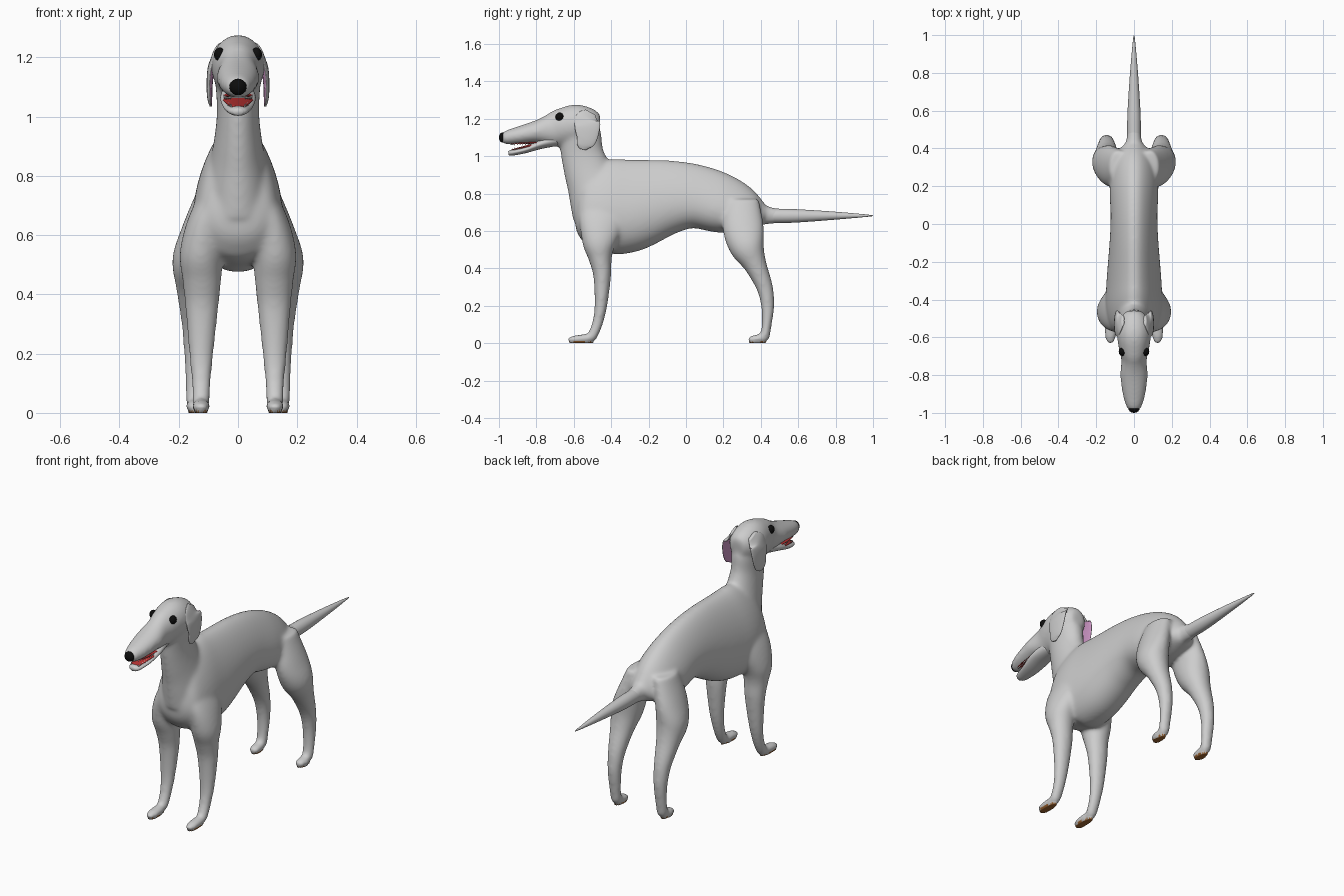
import bpy, bmesh, math
from mathutils import Vector, Matrix

cube = bpy.data.objects.get("Cube")
if cube:
    bpy.data.objects.remove(cube, do_unlink=True)


def material(name, r, g, b):
    mat = bpy.data.materials.new(name)
    mat.use_nodes = True
    mat.diffuse_color = (r, g, b, 1)
    mat.node_tree.nodes["Principled BSDF"].inputs["Base Color"].default_value = (r, g, b, 1)
    return mat


coat = material("grey coat", .61, .61, .61)
black = material("black", .004, .004, .004)
red = material("mouth red", .45, .03, .03)
pink = material("inner ear pink", .6, .3, .55)
brown = material("paw pad brown", .35, .13, .03)
white = material("tooth white", .8, .8, .78)


def spline(a, b, c, d, t):
    """Catmull-Rom value between b and c."""
    return b + .5 * t * (c - a + t * (2 * a - 5 * b + 4 * c - d + t * (3 * (b - c) + d - a)))


def loft(bm, rings, pear=0.0, sides=40, steps=6):
    """Closed tube through rings of (x, y, z, half width, half depth)."""
    pts, last = [], len(rings) - 1
    for i in range(last):
        four = [rings[max(0, min(last, i + k))] for k in (-1, 0, 1, 2)]
        for s in range(steps):
            pts.append([spline(*vals, s / steps) for vals in zip(*four)])
    pts.append(list(rings[-1]))
    loops = []
    for i, (x, y, z, rx, rn) in enumerate(pts):
        before, after = pts[max(i - 1, 0)], pts[min(i + 1, len(pts) - 1)]
        along = Vector((0, after[1] - before[1], after[2] - before[2])).normalized()
        normal = Vector((0, -along.z, along.y))
        loop = []
        for k in range(sides):
            a = math.tau * k / sides
            wide = rx * math.cos(a) * (1 - pear * math.sin(a))
            loop.append(bm.verts.new(Vector((x + wide, y, z)) + normal * rn * math.sin(a)))
        loops.append(loop)
    for lo, hi in zip(loops, loops[1:]):
        for k in range(sides):
            j = (k + 1) % sides
            bm.faces.new((lo[k], lo[j], hi[j], hi[k]))
    bm.faces.new(loops[0])
    bm.faces.new(loops[-1])


def mirrored(rings, side):
    return [(side * r[0],) + tuple(r[1:]) for r in rings]


def finish(name, bm, *mats):
    bmesh.ops.recalc_face_normals(bm, faces=bm.faces)
    mesh = bpy.data.meshes.new(name)
    bm.to_mesh(mesh)
    bm.free()
    for mat in mats:
        mesh.materials.append(mat)
    obj = bpy.data.objects.new(name, mesh)
    bpy.context.collection.objects.link(obj)
    mesh.shade_smooth()
    return obj


def ball(name, centre, size, mat):
    bm = bmesh.new()
    bmesh.ops.create_uvsphere(bm, u_segments=20, v_segments=12, radius=1,
                              matrix=Matrix.Translation(centre) @ Matrix.Diagonal((*size, 1)))
    return finish(name, bm, mat)


# Torso, neck, head and tail root
bm = bmesh.new()
loft(bm, [(0, -.59, .7, .06, .07), (0, -.565, .7, .11, .15), (0, -.52, .705, .135, .205),
          (0, -.43, .725, .146, .25), (0, -.3, .738, .14, .25), (0, -.1, .78, .125, .202),
          (0, .05, .785, .12, .172), (0, .2, .745, .125, .158), (0, .32, .71, .11, .12),
          (0, .42, .68, .06, .052)], pear=.27)
loft(bm, [(0, -.45, .7, .12, .16), (0, -.487, .82, .1, .145), (0, -.527, .92, .081, .126),
          (0, -.556, 1.02, .071, .114), (0, -.565, 1.12, .076, .112), (0, -.56, 1.2, .07, .08)])
loft(bm, [(0, -.46, 1.17, .04, .05), (0, -.5, 1.172, .075, .082), (0, -.58, 1.17, .09, .107),
          (0, -.66, 1.155, .08, .102), (0, -.72, 1.14, .067, .09), (0, -.8, 1.13, .073, .061),
          (0, -.9, 1.11, .061, .047), (0, -.96, 1.1, .044, .038), (0, -.987, 1.1, .03, .027)])
loft(bm, [(0, .3, .7, .07, .08), (0, .42, .685, .045, .052), (0, .52, .68, .032, .034)])

# Legs and feet
fore = [(.07, -.44, .8, .03, .1), (.104, -.45, .66, .063, .12), (.124, -.464, .54, .073, .092),
        (.122, -.458, .45, .066, .062), (.122, -.448, .36, .057, .048), (.124, -.455, .2, .042, .034),
        (.124, -.475, .1, .033, .029), (.125, -.505, .03, .03, .028)]
hind = [(.08, .3, .77, .05, .09), (.12, .305, .63, .068, .11), (.141, .325, .52, .081, .096),
        (.145, .37, .42, .064, .062), (.145, .42, .3, .046, .045), (.145, .437, .2, .038, .036),
        (.145, .432, .1, .033, .027), (.145, .42, .03, .031, .028)]
for side in (1, -1):
    for leg, toe in ((fore, .127), (hind, .09)):
        loft(bm, mirrored(leg, side))
        x, y = leg[-1][:2]
        foot = [(x, y + .015, .025, .02, .02), (x, y - toe * .3, .024, .031, .025),
                (x, y - toe * .75, .02, .03, .021), (x, y - toe, .016, .018, .014)]
        loft(bm, mirrored(foot, side))
body = finish("body", bm, coat, brown)

# Fuse the body into one smooth skin
fuse = body.modifiers.new("fuse", 'REMESH')
fuse.mode = 'VOXEL'
fuse.voxel_size = .008
relax = body.modifiers.new("relax", 'SMOOTH')
relax.factor = .5
relax.iterations = 28
graph = bpy.context.evaluated_depsgraph_get()
skin = bpy.data.meshes.new_from_object(body.evaluated_get(graph))
body.modifiers.clear()
body.data = skin
skin.materials.clear()
skin.materials.append(coat)
skin.materials.append(brown)
for v in skin.vertices:
    if v.co.z < .01:
        v.co.z = 0
for p in skin.polygons:
    p.material_index = 1 if p.center.z < .006 else 0
skin.shade_smooth()

# Tail
bm = bmesh.new()
loft(bm, [(0, .4, .682, .036, .038), (0, .5, .681, .036, .038), (0, .6, .681, .034, .035),
          (0, .8, .682, .021, .021), (0, .97, .682, .006, .006), (0, 1, .682, .001, .001)])
finish("tail", bm, coat)

# Lower jaw, tongue and palate
bm = bmesh.new()
loft(bm, [(0, -.69, 1.09, .05, .035), (0, -.78, 1.064, .06, .026), (0, -.86, 1.034, .05, .018),
          (0, -.93, 1.019, .034, .016), (0, -.95, 1.017, .016, .011)])
finish("lower_jaw", bm, coat)
bm = bmesh.new()
loft(bm, [(0, -.76, 1.066, .05, .02), (0, -.83, 1.055, .05, .01), (0, -.93, 1.034, .026, .003)])
loft(bm, [(0, -.78, 1.074, .05, .006), (0, -.88, 1.069, .042, .005), (0, -.94, 1.071, .025, .004)])
finish("mouth_lining", bm, red)

# Teeth along both jaws
bm = bmesh.new()
for side in (1, -1):
    for i in range(8):
        t = i / 7
        for x, z, flip in ((.046 - .022 * t, 1.063 - .001 * t, math.pi),
                           (.043 - .02 * t, 1.052 - .014 * t, 0)):
            place = Matrix.Translation((side * x, -.83 - .1 * t, z)) @ Matrix.Rotation(flip, 4, 'X')
            bmesh.ops.create_cone(bm, cap_ends=True, segments=6, radius1=.004, radius2=0,
                                  depth=.012, matrix=place)
finish("teeth", bm, white)

# Nose, eyes and hanging ears
ball("nose", (0, -.978, 1.1), (.029, .022, .028), black)
ear = [(.058, -.51, 1.235, .008, .03), (.078, -.527, 1.2, .012, .064), (.091, -.527, 1.16, .012, .068),
       (.096, -.53, 1.1, .01, .056), (.095, -.545, 1.06, .008, .041), (.092, -.55, 1.036, .004, .016)]
for side, label in ((1, "left"), (-1, "right")):
    ball(label + "_eye", (side * .062, -.676, 1.21), (.019, .022, .023), black)
    bm = bmesh.new()
    loft(bm, mirrored(ear, side))
    flap = finish(label + "_ear", bm, coat, pink)
    for p in flap.data.polygons:
        p.material_index = 1 if p.normal.x * side < -.75 and p.center.z < 1.19 else 0
